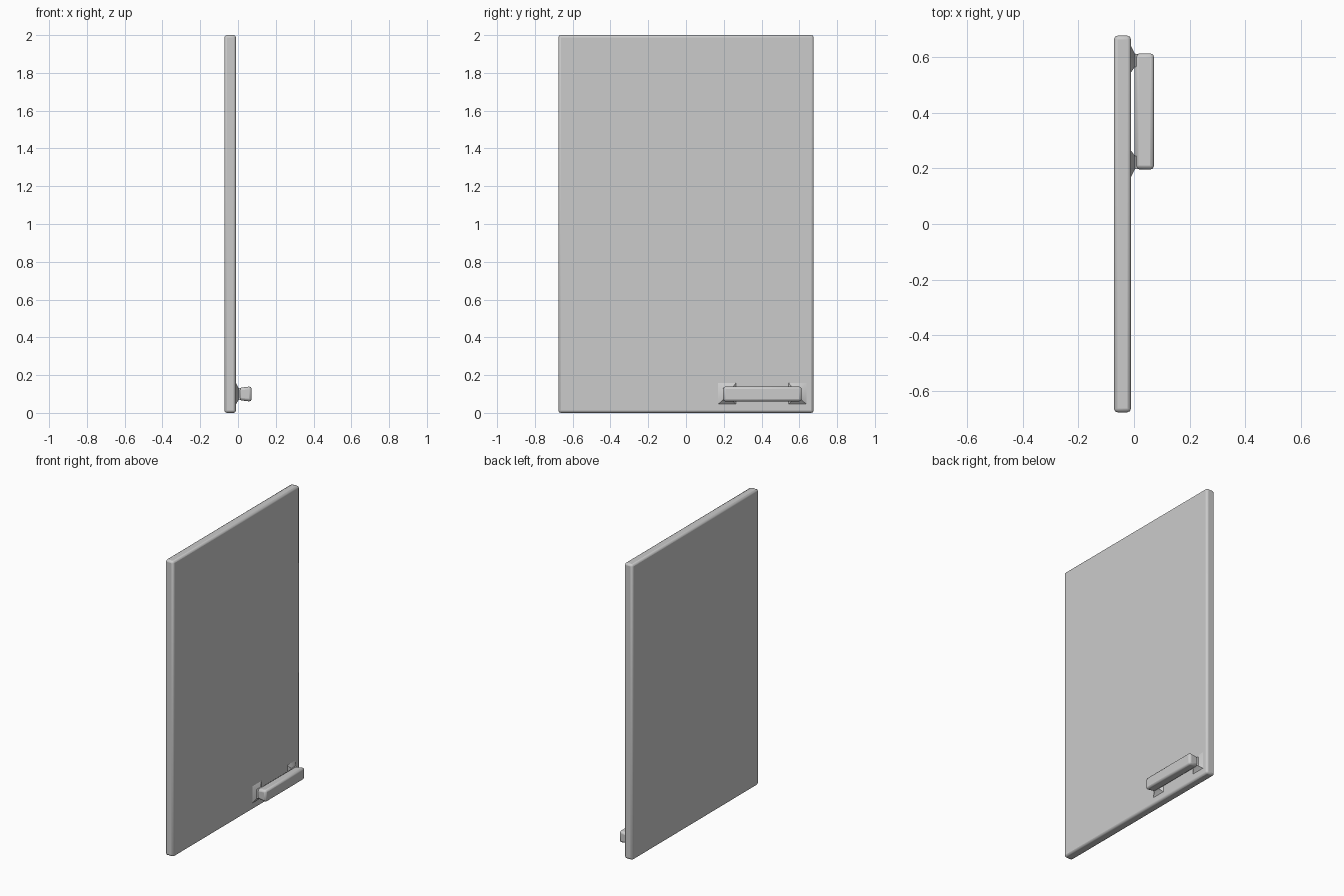
import bpy, bmesh

if "Cube" in bpy.data.objects:
    bpy.data.objects.remove(bpy.data.objects["Cube"])


def loft_x(name, rings, bevel=0.0, segments=2):
    """Loft rectangles along x; each ring is (x, y centre, z centre, half y, half z)."""
    bm = bmesh.new()
    loops = [[bm.verts.new((x, y + sy * hy, z + sz * hz))
              for sy, sz in ((-1, -1), (1, -1), (1, 1), (-1, 1))]
             for x, y, z, hy, hz in rings]
    for a, b in zip(loops, loops[1:]):
        for i in range(4):
            j = (i + 1) % 4
            bm.faces.new((a[i], a[j], b[j], b[i]))
    bm.faces.new(loops[0])
    bm.faces.new(loops[-1])
    bmesh.ops.recalc_face_normals(bm, faces=bm.faces)
    mesh = bpy.data.meshes.new(name)
    bm.to_mesh(mesh)
    bm.free()
    obj = bpy.data.objects.new(name, mesh)
    bpy.context.collection.objects.link(obj)
    if bevel:
        mod = obj.modifiers.new("bevel", "BEVEL")
        mod.width = bevel
        mod.segments = segments
        mod.limit_method = "NONE"
    bpy.ops.object.select_all(action="DESELECT")
    bpy.context.view_layer.objects.active = obj
    obj.select_set(True)
    bpy.ops.object.shade_smooth_by_angle(angle=0.7)
    return obj


# Thin upright door panel with softened edges
loft_x("door_panel", [(-0.072, 0, 1, 0.676, 1.0),
                      (-0.011, 0, 1, 0.676, 1.0)], 0.013)

# Handle bar, slightly wider towards its outer face
HY, HZ = 0.404, 0.1
loft_x("handle_bar", [(0.002, HY, HZ, 0.207, 0.032),
                      (0.072, HY, HZ, 0.209, 0.041)], 0.014)

# Flared feet joining the bar ends to the panel
for label, side in (("inner", -1), ("outer", 1)):
    loft_x("handle_foot_" + label,
           [(-0.014, HY + side * 0.188, HZ + 0.002, 0.052, 0.060),
            (-0.010, HY + side * 0.187, HZ + 0.002, 0.046, 0.055),
            (0.003, HY + side * 0.184, HZ, 0.024, 0.032),
            (0.020, HY + side * 0.182, HZ, 0.020, 0.025)])
